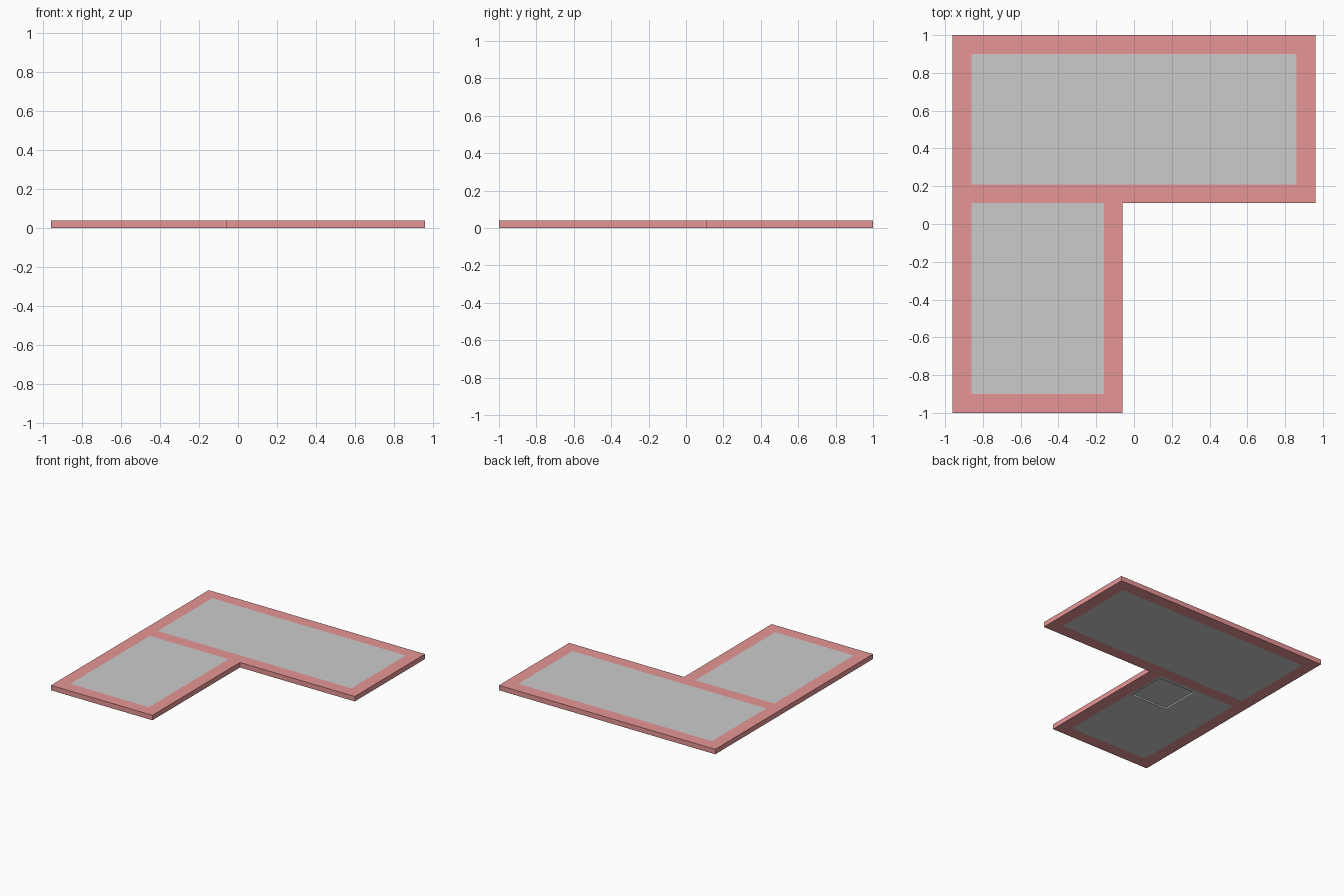
import bpy, bmesh

if "Cube" in bpy.data.objects:
    bpy.data.objects.remove(bpy.data.objects["Cube"])

H = 0.04          # slab thickness
POCKET = 0.012    # depth of the pocket underneath


def shell(name, xs, ys, part, material=None, walls=False, pocket=None):
    """Flat slab from grid cells; part(x, y) selects cells, pocket recesses one underneath."""
    bm = bmesh.new()

    def face(*pts):
        bm.faces.new([bm.verts.new(p) for p in pts])

    def base(x, y):
        if pocket and pocket[0] < x < pocket[1] and pocket[2] < y < pocket[3]:
            return POCKET
        return 0.0

    for x0, x1 in zip(xs, xs[1:]):
        for y0, y1 in zip(ys, ys[1:]):
            cx, cy = (x0 + x1) / 2, (y0 + y1) / 2
            if not part(cx, cy):
                continue
            b = base(cx, cy)
            ring = [(x0, y0), (x1, y0), (x1, y1), (x0, y1)]
            face(*[(x, y, H) for x, y in ring])
            face(*[(x, y, b) for x, y in reversed(ring)])
            # Outer rim of the slab, or sides of the pocket
            outside = [(cx, y0 - .001), (x1 + .001, cy), (cx, y1 + .001), (x0 - .001, cy)]
            for i, (ox, oy) in enumerate(outside):
                p, q = ring[i], ring[(i + 1) % 4]
                if walls and not in_slab(ox, oy):
                    face((*p, 0), (*q, 0), (*q, H), (*p, H))
                elif b > 0:
                    face((*q, 0), (*p, 0), (*p, b), (*q, b))
    bmesh.ops.remove_doubles(bm, verts=bm.verts, dist=1e-5)
    mesh = bpy.data.meshes.new(name)
    bm.to_mesh(mesh)
    bm.free()
    if material:
        mesh.materials.append(material)
    obj = bpy.data.objects.new(name, mesh)
    bpy.context.collection.objects.link(obj)
    return obj


def in_slab(x, y):
    return abs(x) < .96 and abs(y) < 1 and (x < -.06 or y > .11)


def in_long(x, y):
    return abs(x) < .86 and .21 < y < .90


def in_short(x, y):
    return -.86 < x < -.16 and -.90 < y < .11


red = bpy.data.materials.new("red_border")
red.diffuse_color = (0.8, 0.3, 0.3, 1)
red.use_nodes = True
red.node_tree.nodes["Principled BSDF"].inputs["Base Color"].default_value = red.diffuse_color

# Border: L-shaped rim with a crossbar between the two panels
shell("border", [-.96, -.86, -.16, -.06, .86, .96], [-1, -.90, .11, .21, .90, 1],
      lambda x, y: in_slab(x, y) and not in_long(x, y) and not in_short(x, y),
      red, walls=True)

# Grey panels, flush with the border
shell("long_panel", [-.86, .86], [.21, .90], in_long)
shell("short_panel", [-.86, -.51, -.18, -.16], [-.90, -.24, .08, .11], in_short,
      pocket=(-.51, -.18, -.24, .08))
